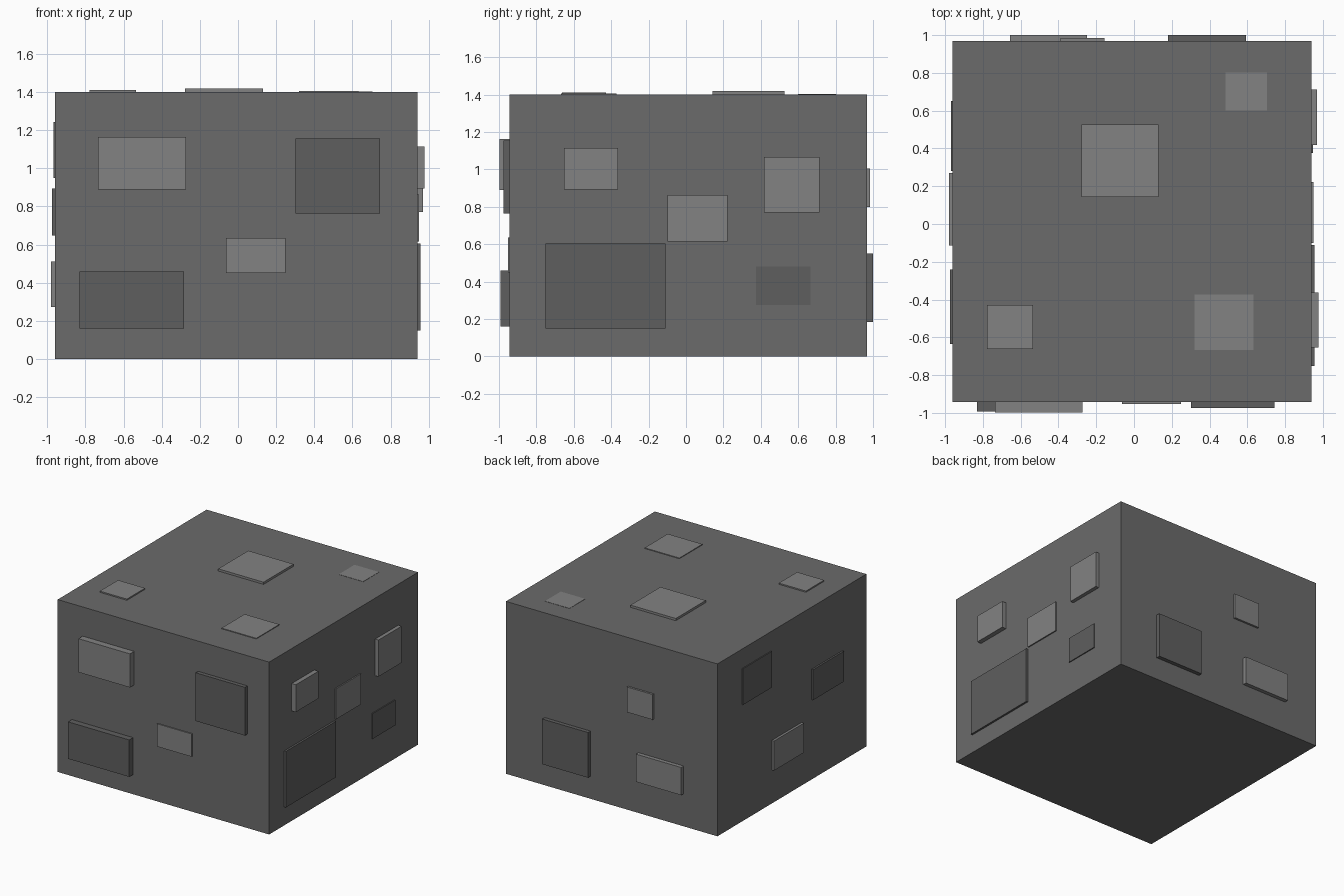
import bpy, bmesh
from mathutils import Vector

if "Cube" in bpy.data.objects:
    bpy.data.objects.remove(bpy.data.objects["Cube"])


def grey(name, v):
    m = bpy.data.materials.new(name)
    m.diffuse_color = (v, v, v, 1)
    m.use_nodes = True
    m.node_tree.nodes["Principled BSDF"].inputs["Base Color"].default_value = m.diffuse_color
    return m


BODY, LIGHT, DARK = grey("mid_grey", 0.147), grey("light_grey", 0.223), grey("dark_grey", 0.114)


def box(name, lo, hi, mat):
    lo, hi = Vector(lo), Vector(hi)
    bm = bmesh.new()
    bmesh.ops.create_cube(bm, size=1)
    for v in bm.verts:
        v.co = (lo + hi) / 2 + v.co * (hi - lo)
    me = bpy.data.meshes.new(name)
    bm.to_mesh(me)
    bm.free()
    me.materials.append(mat)
    ob = bpy.data.objects.new(name, me)
    bpy.context.collection.objects.link(ob)


# Main block
X0, X1, Y0, Y1, Z1 = -0.96, 0.94, -0.943, 0.968, 1.4
box("body", (X0, Y0, 0), (X1, Y1, Z1), BODY)
SINK = 0.02  # depth each panel is embedded in the body

# Front panels: x range, z range, outer y
for i, (a, b, c, d, o, m) in enumerate([
        (-0.735, -0.273, 0.89, 1.163, -0.997, LIGHT),
        (0.302, 0.745, 0.763, 1.155, -0.975, DARK),
        (-0.832, -0.282, 0.16, 0.46, -0.993, DARK),
        (-0.063, 0.25, 0.45, 0.635, -0.952, LIGHT)]):
    box(f"front_panel_{i + 1}", (a, o, c), (b, Y0 + SINK, d), m)

# Back panels: x range, z range, outer y
for i, (a, b, c, d, o, m) in enumerate([
        (-0.657, -0.25, 0.265, 0.49, 1.0, LIGHT),
        (-0.39, -0.157, 0.8, 1.005, 0.984, LIGHT),
        (0.18, 0.592, 0.183, 0.55, 1.0, DARK)]):
    box(f"back_panel_{i + 1}", (a, Y1 - SINK, c), (b, o, d), m)

# Right panels: y range, z range, outer x
for i, (a, b, c, d, o, m) in enumerate([
        (-0.653, -0.363, 0.893, 1.115, 0.977, LIGHT),
        (-0.1, 0.222, 0.615, 0.863, 0.95, LIGHT),
        (0.418, 0.713, 0.77, 1.067, 0.97, LIGHT),
        (-0.752, -0.11, 0.15, 0.605, 0.956, DARK),
        (0.375, 0.665, 0.275, 0.48, 0.948, DARK)]):
    box(f"right_panel_{i + 1}", (X1 - SINK, a, c), (o, b, d), m)

# Left panels: y range, z range, outer x
for i, (a, b, c, d, o, m) in enumerate([
        (0.28, 0.65, 0.948, 1.242, -0.968, DARK),
        (-0.635, -0.242, 0.648, 0.895, -0.974, DARK),
        (-0.115, 0.27, 0.272, 0.512, -0.98, LIGHT)]):
    box(f"left_panel_{i + 1}", (o, a, c), (X0 + SINK, b, d), m)

# Top panels: x range, y range, outer z
for i, (a, b, c, d, o) in enumerate([
        (-0.778, -0.535, -0.662, -0.428, 1.41),
        (-0.277, 0.13, 0.142, 0.527, 1.418),
        (0.32, 0.632, -0.668, -0.372, 1.406),
        (0.485, 0.705, 0.6, 0.803, 1.402)]):
    box(f"top_panel_{i + 1}", (a, c, Z1 - SINK), (b, d, o), LIGHT)
